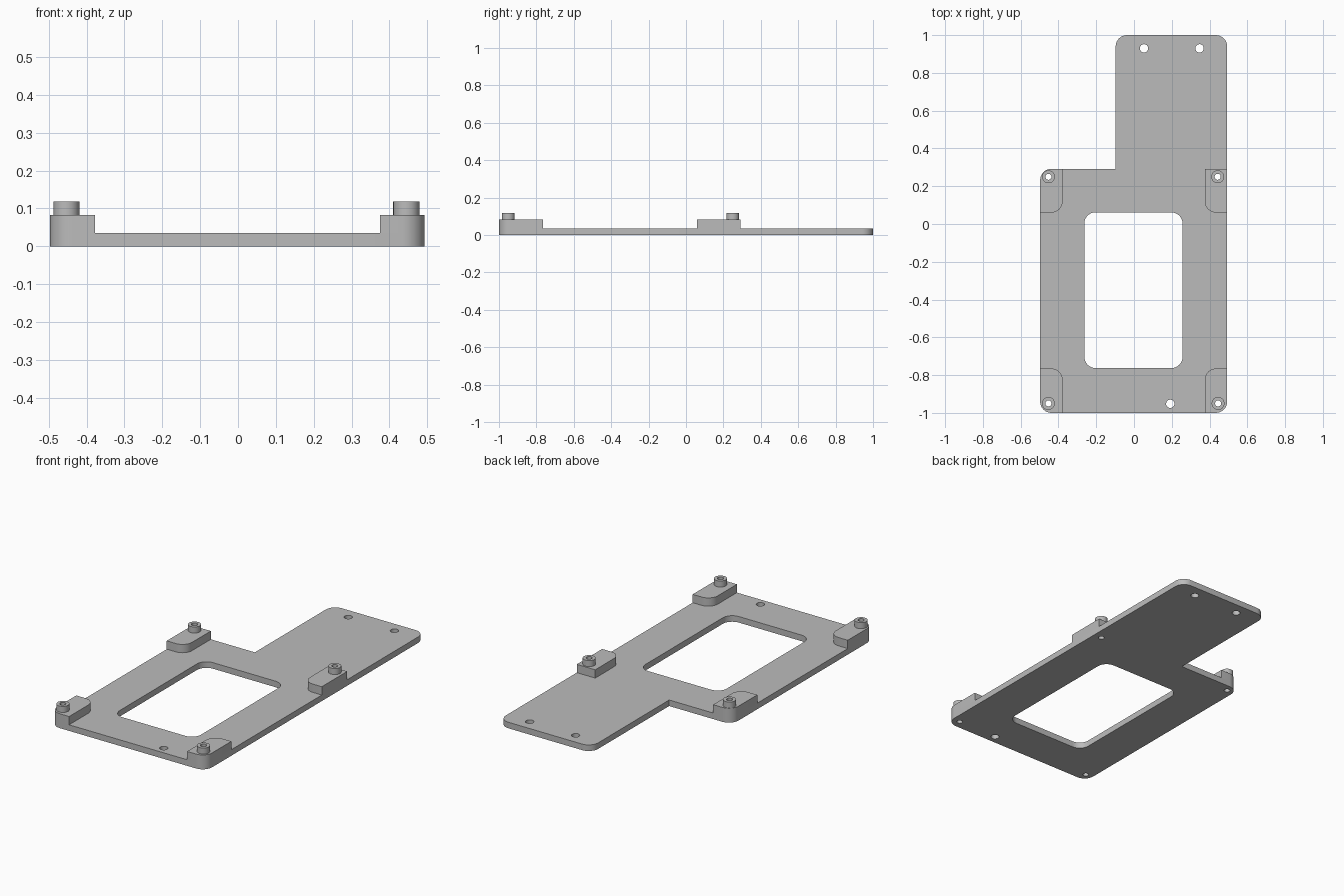
import bpy, bmesh, math

if "Cube" in bpy.data.objects:
    bpy.data.objects.remove(bpy.data.objects["Cube"])

grey = bpy.data.materials.new("matte grey")
grey.diffuse_color = (0.5, 0.5, 0.5, 1)
grey.use_nodes = True
grey.node_tree.nodes["Principled BSDF"].inputs["Base Color"].default_value = grey.diffuse_color

PLATE_Z, PAD_Z, PEG_Z = 0.035, 0.083, 0.118
LEFT, RIGHT, FRONT, BACK = -0.497, 0.493, -1.0, 0.292
HOLE_R, PEG_R, SCREW_R = 0.016, 0.034, 0.022
R = 0.06


def outline(corners, steps=8):
    """Polygon from (x, y, corner radius) entries with 90 degree corners."""
    pts = []
    n = len(corners)
    for i, (x, y, r) in enumerate(corners):
        if r == 0:
            pts.append((x, y))
            continue
        px, py, _ = corners[i - 1]
        nx, ny, _ = corners[(i + 1) % n]
        lp, ln = math.hypot(px - x, py - y), math.hypot(nx - x, ny - y)
        a = ((px - x) / lp * r, (py - y) / lp * r)
        b = ((nx - x) / ln * r, (ny - y) / ln * r)
        for k in range(steps + 1):
            t = k / steps * math.pi / 2
            u, v = 1 - math.sin(t), 1 - math.cos(t)
            pts.append((x + a[0] * u + b[0] * v, y + a[1] * u + b[1] * v))
    return pts


def circle(x, y, r, n=32):
    return [(x + r * math.cos(2 * math.pi * k / n),
             y + r * math.sin(2 * math.pi * k / n)) for k in range(n)]


def slab(name, loops, z0, z1, keep_bottom=True):
    """Extrude the first loop, with the remaining loops as through holes."""
    bm = bmesh.new()
    edges = []
    for loop in loops:
        vs = [bm.verts.new((x, y, z0)) for x, y in loop]
        edges += [bm.edges.new((vs[i - 1], vs[i])) for i in range(len(vs))]
    bmesh.ops.triangle_fill(bm, edges=edges, use_beauty=True, use_dissolve=False)
    base = bm.faces[:]
    res = bmesh.ops.extrude_face_region(bm, geom=base, use_keep_orig=True)
    top = [g for g in res["geom"] if isinstance(g, bmesh.types.BMVert)]
    bmesh.ops.translate(bm, verts=top, vec=(0, 0, z1 - z0))
    bmesh.ops.recalc_face_normals(bm, faces=bm.faces[:])
    if not keep_bottom:
        low = [f for f in bm.faces if all(abs(v.co.z - z0) < 1e-5 for v in f.verts)]
        bmesh.ops.delete(bm, geom=low, context='FACES_ONLY')
    me = bpy.data.meshes.new(name)
    bm.to_mesh(me)
    bm.free()
    me.materials.append(grey)
    ob = bpy.data.objects.new(name, me)
    bpy.context.collection.objects.link(ob)
    bpy.ops.object.select_all(action='DESELECT')
    ob.select_set(True)
    bpy.context.view_layer.objects.active = ob
    bpy.ops.object.shade_smooth_by_angle(angle=math.radians(30))
    return ob


# name, peg centre, pad outer x, inner x, outer y, inner y, outer corner radius
mounts = [
    ("back_left", -0.453, 0.25, LEFT, -0.378, BACK, 0.06, R),
    ("back_right", 0.443, 0.25, RIGHT, 0.375, BACK, 0.06, 0),
    ("front_left", -0.453, -0.95, LEFT, -0.378, FRONT, -0.765, R),
    ("front_right", 0.445, -0.95, RIGHT, 0.375, FRONT, -0.765, R),
]

# Base plate with window, screw holes and mount holes
plate = outline([(LEFT, FRONT, R), (RIGHT, FRONT, R), (RIGHT, 1, R),
                 (-0.097, 1, R), (-0.097, BACK, 0), (LEFT, BACK, R)])
window = outline([(-0.263, -0.763, R), (0.257, -0.763, R),
                  (0.257, 0.062, R), (-0.263, 0.062, R)])
screws = [circle(x, y, SCREW_R) for x, y in
          ((0.053, 0.93), (0.347, 0.93), (0.192, -0.952))]
mount_holes = [circle(m[1], m[2], HOLE_R) for m in mounts]
slab("base_plate", [plate, window] + screws + mount_holes, 0, PLATE_Z)

# Raised corner pads and hollow pegs
for name, cx, cy, xo, xi, yo, yi, r in mounts:
    pad = outline([(xo, yo, r), (xi, yo, 0), (xi, yi, R), (xo, yi, 0)])
    hole = circle(cx, cy, HOLE_R)
    slab("pad_" + name, [pad, hole], PLATE_Z, PAD_Z, False)
    slab("peg_" + name, [circle(cx, cy, PEG_R), hole], PAD_Z, PEG_Z, False)
